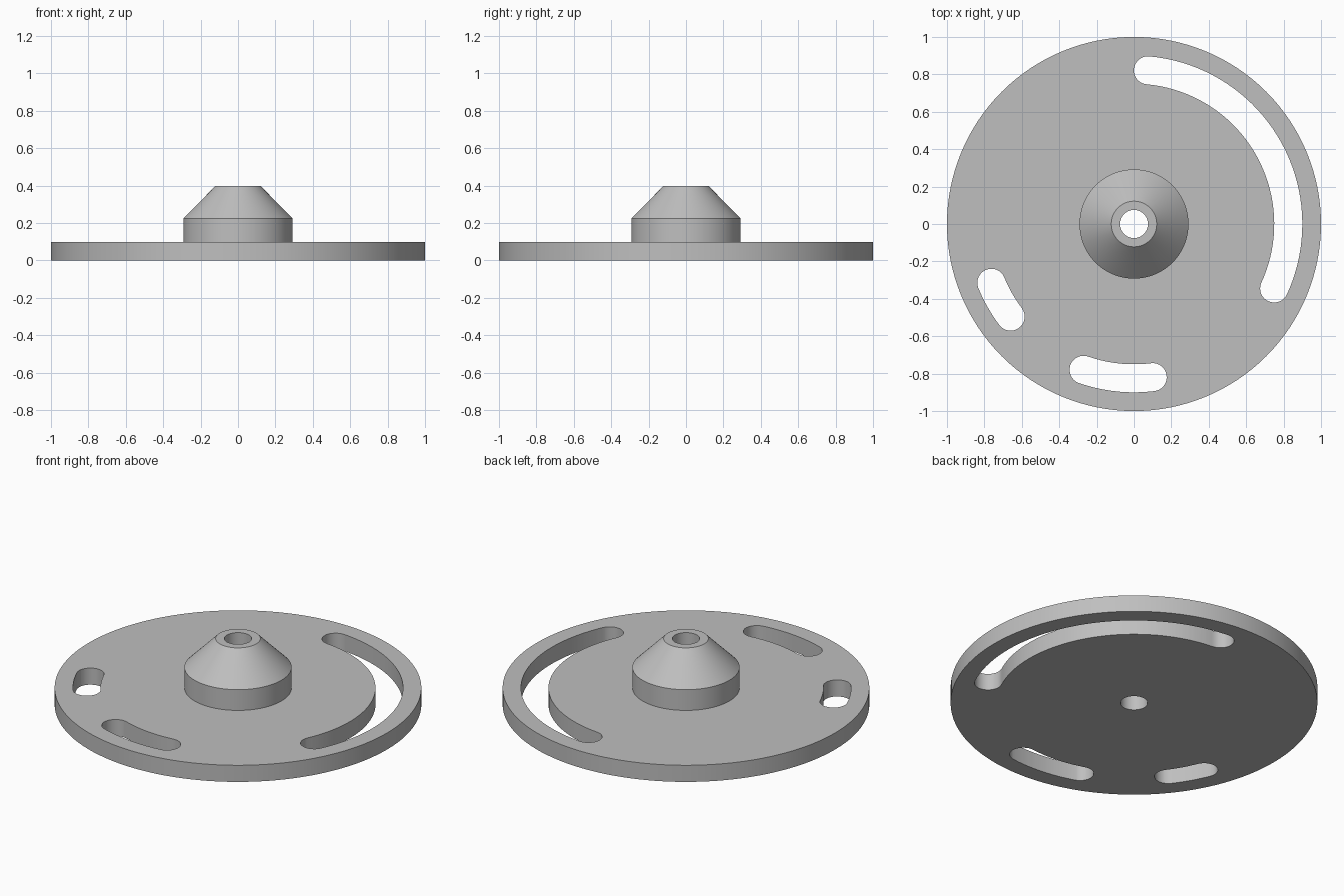
import bpy, bmesh, math

if "Cube" in bpy.data.objects:
    bpy.data.objects.remove(bpy.data.objects["Cube"])

SEGMENTS = 128
SLOT_R, SLOT_HALF = 0.825, 0.075
PLATE_H = 0.10

grey = bpy.data.materials.new("light grey")
grey.diffuse_color = (0.52, 0.52, 0.52, 1)
grey.use_nodes = True
grey.node_tree.nodes["Principled BSDF"].inputs["Base Color"].default_value = grey.diffuse_color


def add_object(name, bm):
    bmesh.ops.recalc_face_normals(bm, faces=bm.faces)
    mesh = bpy.data.meshes.new(name)
    bm.to_mesh(mesh)
    bm.free()
    mesh.materials.append(grey)
    obj = bpy.data.objects.new(name, mesh)
    bpy.context.collection.objects.link(obj)
    return obj


def lathe(name, profile):
    """Revolve a closed (radius, z) profile around the z axis."""
    bm = bmesh.new()
    rings = []
    for i in range(SEGMENTS):
        a = math.tau * i / SEGMENTS
        rings.append([bm.verts.new((r * math.cos(a), r * math.sin(a), z)) for r, z in profile])
    n = len(profile)
    for i in range(SEGMENTS):
        a, b = rings[i], rings[(i + 1) % SEGMENTS]
        for j in range(n):
            k = (j + 1) % n
            bm.faces.new((a[j], b[j], b[k], a[k]))
    return add_object(name, bm)


def slot_cutter(name, start, end):
    """Curved slot with round ends, between two angles in degrees."""
    start, end = math.radians(start), math.radians(end)
    steps = max(8, round((end - start) / math.radians(2.8)))
    outline = []

    def arc(cx, cy, r, a0, a1, count):
        for i in range(count):
            a = a0 + (a1 - a0) * i / count
            outline.append((cx + r * math.cos(a), cy + r * math.sin(a)))

    def cap(angle, a0):
        arc(SLOT_R * math.cos(angle), SLOT_R * math.sin(angle), SLOT_HALF, a0, a0 + math.pi, 16)

    arc(0, 0, SLOT_R + SLOT_HALF, start, end, steps)
    cap(end, end)
    arc(0, 0, SLOT_R - SLOT_HALF, end, start, steps)
    cap(start, start + math.pi)

    bm = bmesh.new()
    low = [bm.verts.new((x, y, -0.1)) for x, y in outline]
    high = [bm.verts.new((x, y, PLATE_H + 0.1)) for x, y in outline]
    bm.faces.new(low)
    bm.faces.new(high)
    for i in range(len(low)):
        j = (i + 1) % len(low)
        bm.faces.new((low[i], low[j], high[j], high[i]))
    return add_object(name, bm)


# Plate and tapered hub with a through bore, as one turned part
disc = lathe("slotted_disc_with_hub", [
    (0.075, 0), (1.0, 0), (1.0, PLATE_H), (0.292, PLATE_H),
    (0.292, 0.225), (0.122, 0.397), (0.075, 0.397)])

# Long, medium and short curved slots
bpy.context.view_layer.objects.active = disc
disc.select_set(True)
for name, start, end in (("long_slot", -24.7, 84.8),
                         ("medium_slot", 250.9, 277.0),
                         ("short_slot", 202.4, 216.9)):
    cutter = slot_cutter(name + "_cutter", start, end)
    cutter.hide_render = True
    mod = disc.modifiers.new(name, 'BOOLEAN')
    mod.operation = 'DIFFERENCE'
    mod.solver = 'EXACT'
    mod.object = cutter
    bpy.ops.object.modifier_apply(modifier=mod.name)
    bpy.data.objects.remove(cutter)

# Smooth round walls, sharp rims
bpy.ops.object.shade_smooth_by_angle(angle=math.radians(30))
